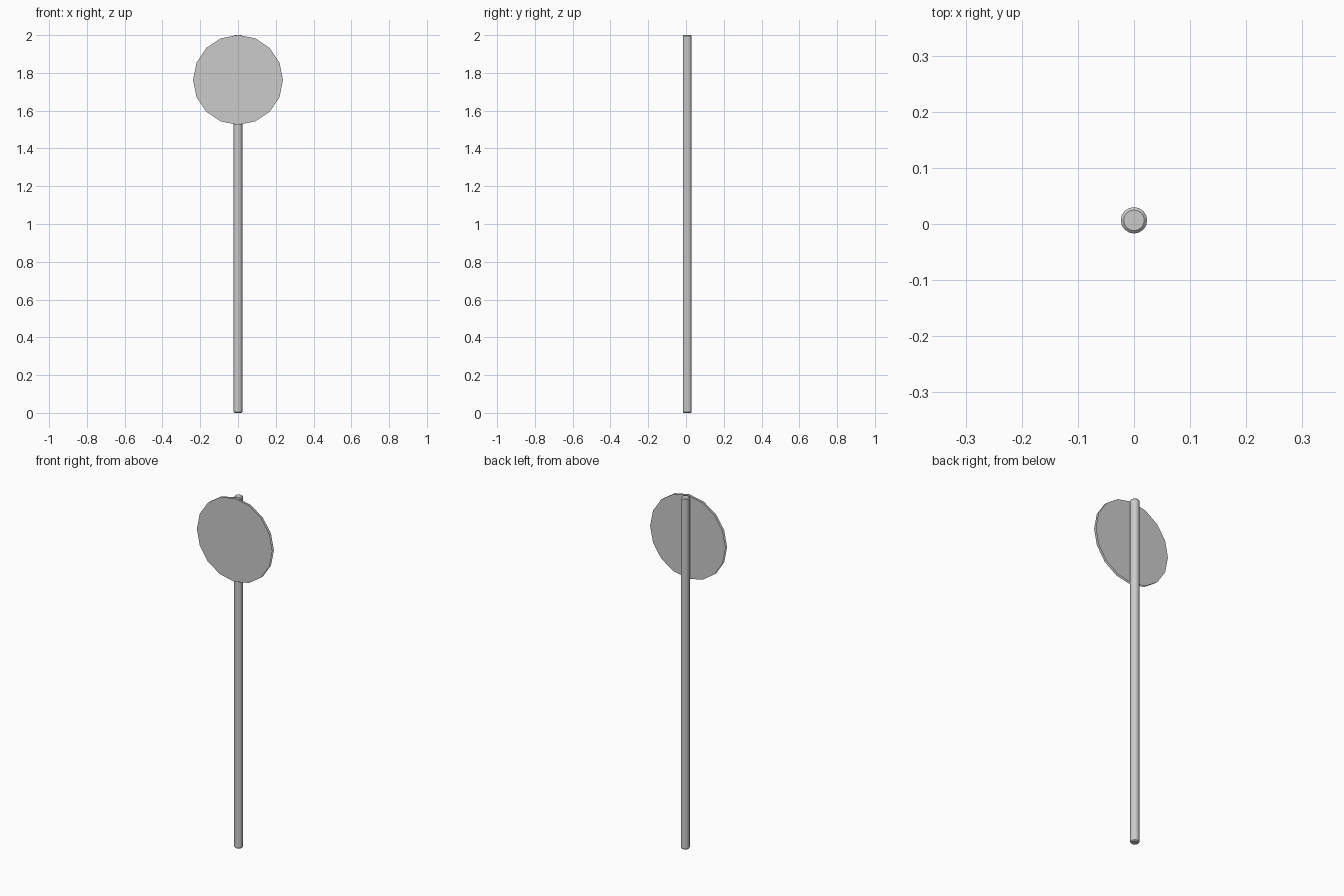
import bpy, bmesh
from math import pi
from mathutils import Matrix

if "Cube" in bpy.data.objects:
    bpy.data.objects.remove(bpy.data.objects["Cube"])


def finish(bm, name):
    me = bpy.data.meshes.new(name)
    bm.to_mesh(me)
    bm.free()
    ob = bpy.data.objects.new(name, me)
    bpy.context.collection.objects.link(ob)
    return ob


# round pole with small chamfers at both ends
R, PY = 0.0235, 0.0065
bm = bmesh.new()
bmesh.ops.create_cone(bm, cap_ends=True, segments=16, radius1=R, radius2=R, depth=2,
                      matrix=Matrix.Translation((0, PY, 1)))
rims = [e for e in bm.edges if abs(e.verts[0].co.z - e.verts[1].co.z) < 1e-4]
bmesh.ops.bevel(bm, geom=rims, offset=0.005, segments=1, affect='EDGES')
pole = finish(bm, "pole")
bpy.context.view_layer.objects.active = pole
pole.select_set(True)
bpy.ops.object.shade_smooth_by_angle(angle=pi / 6)


# sign plate: front and back sheets without a rim
def sheet(name, y, turn):
    bm = bmesh.new()
    bmesh.ops.create_circle(bm, cap_ends=True, segments=16, radius=0.238,
                            matrix=Matrix.Translation((0, y, 1.763)) @ Matrix.Rotation(turn, 4, 'X'))
    return finish(bm, name)


sheet("sign_front", -0.03, pi / 2)
sheet("sign_back", -0.017, -pi / 2)
